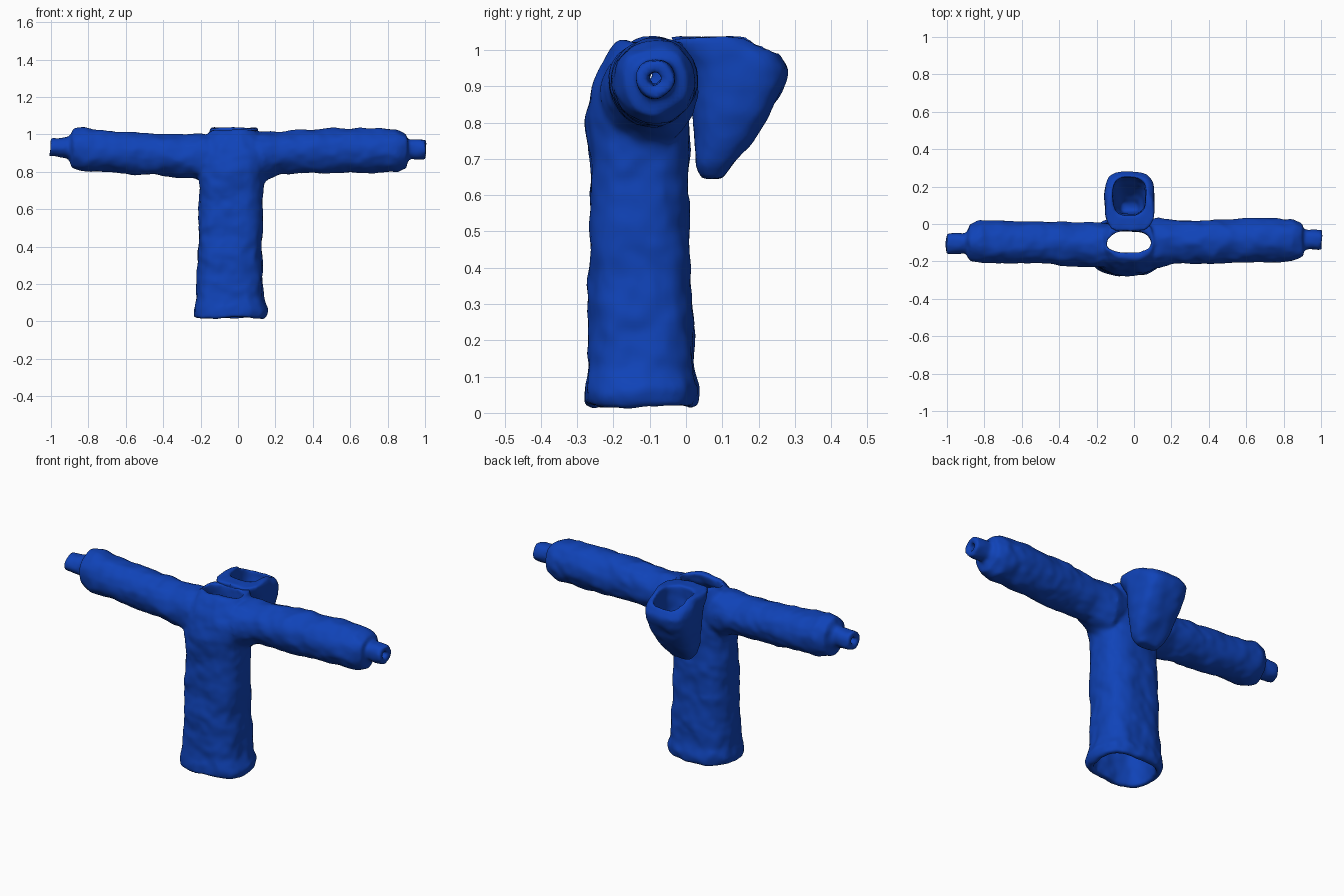
import bpy, bmesh, math
from mathutils import Vector, noise

if "Cube" in bpy.data.objects:
    bpy.data.objects.remove(bpy.data.objects["Cube"])

blue = bpy.data.materials.new("royal blue")
blue.diffuse_color = (0.005, 0.056, 0.48, 1)
blue.use_nodes = True
blue.node_tree.nodes["Principled BSDF"].inputs["Base Color"].default_value = blue.diffuse_color


def loft(name, axis, rings, n=2.0, sides=32):
    """Closed tube through rings (position, centre a, centre b, radius a, radius b)."""
    bm = bmesh.new()
    loops = []
    for t, ca, cb, ra, rb in rings:
        loop = []
        for i in range(sides):
            w = 2 * math.pi * i / sides
            c, s = math.cos(w), math.sin(w)
            a = ca + ra * math.copysign(abs(c) ** (2 / n), c)
            b = cb + rb * math.copysign(abs(s) ** (2 / n), s)
            loop.append(bm.verts.new((t, a, b) if axis == 'X' else (a, b, t)))
        loops.append(loop)
    for p, q in zip(loops, loops[1:]):
        for i in range(sides):
            j = (i + 1) % sides
            bm.faces.new((p[i], p[j], q[j], q[i]))
    bm.faces.new(loops[0])
    bm.faces.new(loops[-1])
    bmesh.ops.recalc_face_normals(bm, faces=bm.faces)
    me = bpy.data.meshes.new(name)
    bm.to_mesh(me)
    bm.free()
    ob = bpy.data.objects.new(name, me)
    bpy.context.collection.objects.link(ob)
    return ob


def box_rings(rows):
    """Rows of (z, x min, x max, y min, y max) to loft rings."""
    return [(z, (a + b) / 2, (c + d) / 2, (b - a) / 2, (d - c) / 2) for z, a, b, c, d in rows]


def apply(ob, kind, **settings):
    bpy.context.view_layer.objects.active = ob
    m = ob.modifiers.new("m", kind)
    for k, v in settings.items():
        setattr(m, k, v)
    bpy.ops.object.modifier_apply(modifier=m.name)


def combine(ob, other, op):
    apply(ob, 'BOOLEAN', operation=op, solver='EXACT', object=other)
    bpy.data.objects.remove(other)


def cloth(ob, lumps):
    """Round the edges, add soft fabric lumps, shade smooth."""
    apply(ob, 'REMESH', mode='VOXEL', voxel_size=0.011)
    apply(ob, 'SMOOTH', factor=0.5, iterations=7)
    for v in ob.data.vertices:
        v.co += lumps * noise.noise_vector(v.co * 9) + 0.5 * lumps * noise.noise_vector(v.co * 20)
    ob.data.materials.clear()
    ob.data.materials.append(blue)
    for p in ob.data.polygons:
        p.material_index = 0
        p.use_smooth = True


# torso with flared hem
body = loft("sweater_body", 'Z', box_rings([
    (0.015, -0.23, 0.15, -0.275, 0.03), (0.06, -0.24, 0.162, -0.28, 0.04),
    (0.12, -0.225, 0.135, -0.272, 0.027), (0.3, -0.218, 0.13, -0.27, 0.018),
    (0.5, -0.21, 0.135, -0.265, 0.012), (0.65, -0.208, 0.13, -0.262, 0.008),
    (0.8, -0.205, 0.14, -0.277, 0.008), (0.88, -0.2, 0.15, -0.262, 0.01),
    (0.95, -0.18, 0.14, -0.235, 0.012), (1.0, -0.16, 0.12, -0.205, 0.015),
    (1.025, -0.14, 0.1, -0.18, 0.015)]), n=2.7)

# sleeves with narrow cuffs: (x, y centre, z centre, radius)
left = [(-0.08, -0.11, 0.88, 0.11), (-0.19, -0.113, 0.877, 0.125), (-0.3, -0.11, 0.885, 0.115),
        (-0.5, -0.1, 0.895, 0.112), (-0.7, -0.097, 0.908, 0.113), (-0.82, -0.093, 0.922, 0.117),
        (-0.88, -0.098, 0.925, 0.1), (-0.902, -0.1, 0.93, 0.053), (-1.004, -0.106, 0.93, 0.053)]
right = [(0.05, -0.1, 0.89, 0.11), (0.13, -0.1, 0.88, 0.135), (0.22, -0.097, 0.9, 0.115),
         (0.43, -0.092, 0.914, 0.118), (0.7, -0.085, 0.912, 0.12), (0.85, -0.087, 0.915, 0.113),
         (0.905, -0.087, 0.915, 0.09), (0.912, -0.085, 0.918, 0.053), (1.004, -0.083, 0.92, 0.053)]
for side in (left, right):
    combine(body, loft("sleeve", 'X', [(x, y, z, r, r) for x, y, z, r in side]), 'UNION')

# hollow inside, open at hem and neck
combine(body, loft("inside", 'Z', box_rings([
    (-0.1, -0.2, 0.12, -0.24, 0.0), (0.06, -0.2, 0.12, -0.24, 0.0),
    (0.15, -0.19, 0.1, -0.235, -0.015), (0.8, -0.175, 0.11, -0.24, -0.025),
    (0.9, -0.16, 0.11, -0.22, -0.03), (0.97, -0.145, 0.09, -0.16, -0.04),
    (1.1, -0.13, 0.08, -0.13, -0.045)]), n=2.7), 'DIFFERENCE')
for side in (left, right):
    combine(body, loft("sleeve_inside", 'X', [(x, y, z, r - 0.032, r - 0.032)
                                              for x, y, z, r in side[:6]]), 'DIFFERENCE')
    x, y, z, r = side[-1]
    combine(body, loft("cuff_hole", 'X', [(x * k, y, z, 0.02, 0.02)
                                          for k in (0.8, 1.1)], sides=12), 'DIFFERENCE')
cloth(body, 0.009)

# hood hanging open at the back
hood = loft("hood", 'Z', box_rings([
    (0.645, -0.085, 0.035, 0.045, 0.1), (0.68, -0.115, 0.065, 0.026, 0.13),
    (0.74, -0.135, 0.085, 0.022, 0.178), (0.82, -0.148, 0.1, 0.018, 0.228),
    (0.9, -0.157, 0.108, 0.012, 0.272), (0.95, -0.16, 0.11, 0.0, 0.285),
    (0.99, -0.158, 0.11, -0.03, 0.26), (1.037, -0.15, 0.105, -0.045, 0.185)]), n=3.0)
combine(hood, loft("hood_inside", 'Z', box_rings([
    (0.74, -0.07, 0.02, 0.06, 0.12), (0.82, -0.095, 0.045, 0.055, 0.18),
    (0.9, -0.11, 0.06, 0.05, 0.232), (0.96, -0.115, 0.065, 0.045, 0.25),
    (1.1, -0.115, 0.065, 0.05, 0.25)]), n=3.0), 'DIFFERENCE')
cloth(hood, 0.006)
